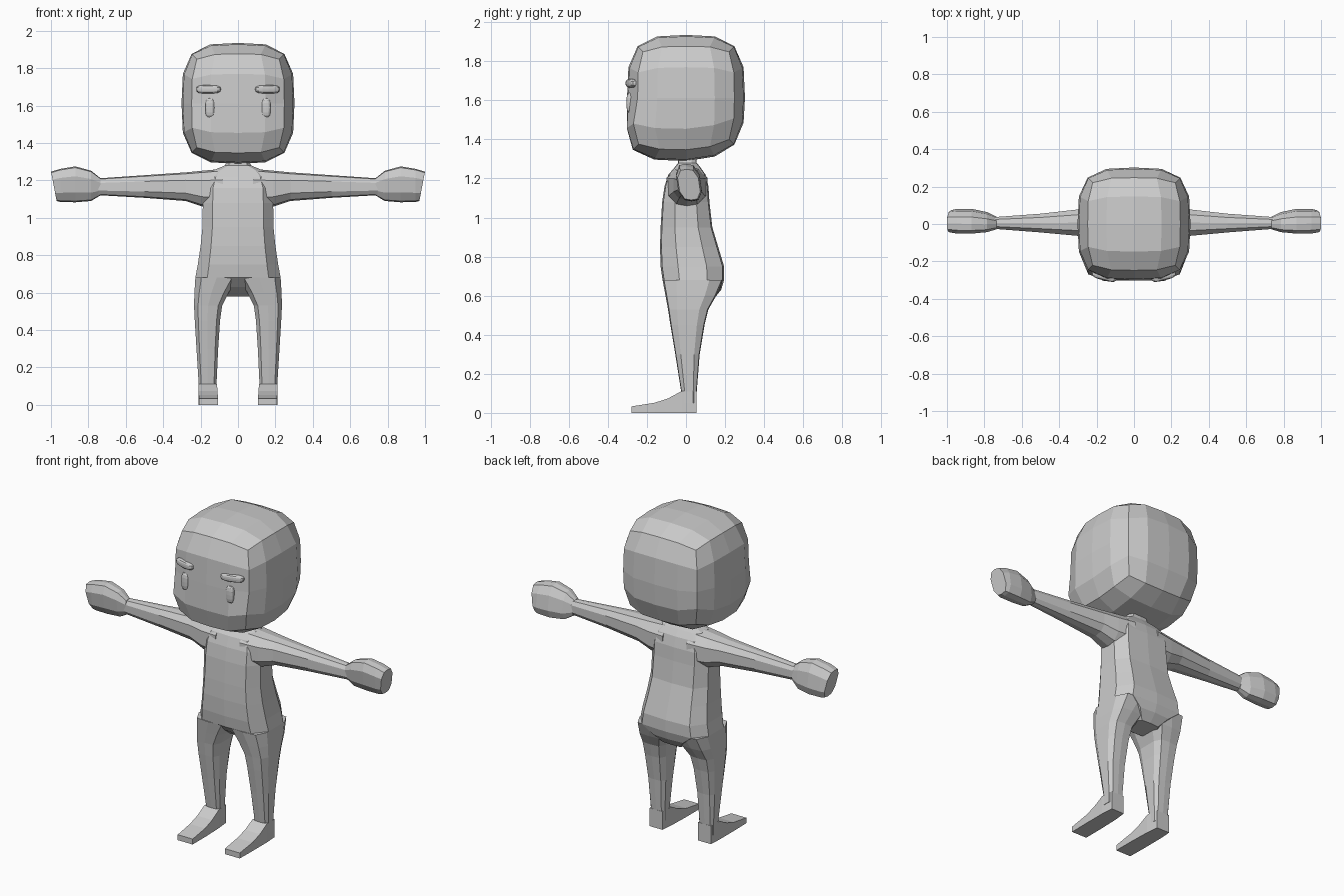
import bpy, bmesh
from mathutils import Matrix, Vector

default = bpy.data.objects.get("Cube")
if default:
    bpy.data.objects.remove(default, do_unlink=True)

# One plain grey covers the whole figure
grey = bpy.data.materials.new("plain_grey")
grey.use_nodes = True
color = (0.6, 0.6, 0.6, 1)
grey.diffuse_color = color
grey.node_tree.nodes["Principled BSDF"].inputs["Base Color"].default_value = color


def finish(name, bm, mirrored):
    bmesh.ops.remove_doubles(bm, verts=bm.verts, dist=0.0005)
    bmesh.ops.recalc_face_normals(bm, faces=bm.faces)
    mesh = bpy.data.meshes.new(name)
    bm.to_mesh(mesh)
    bm.free()
    mesh.materials.append(grey)
    obj = bpy.data.objects.new(name, mesh)
    bpy.context.collection.objects.link(obj)
    if mirrored:
        mod = obj.modifiers.new("mirror", "MIRROR")
        mod.use_clip = False
        mod.use_mirror_merge = False
    return obj


def loft(name, axis, rows, side=0.45, front=0.72, crown=0.95, lean=0.0, mirrored=True):
    """Skin faceted sections along an axis; each row is position, u range, v range."""
    shape = [(1, -side), (1, side), (front, crown), (0, 1), (-front, crown),
             (-1, side), (-1, -side), (-front, -crown), (0, -1), (front, -crown)]
    place = {
        "x": lambda p, u, v: (p, u, v),
        "y": lambda p, u, v: (u, p, v),
        "z": lambda p, u, v: (u, v, p),
    }[axis]
    bm = bmesh.new()
    rings = []
    for p, u0, u1, v0, v1 in rows:
        cu, cv, ru, rv = (u0 + u1) / 2, (v0 + v1) / 2, (u1 - u0) / 2, (v1 - v0) / 2
        rings.append([bm.verts.new(place(p, cu + a * ru - lean * b * rv, cv + b * rv))
                      for a, b in shape])
    for low, high in zip(rings, rings[1:]):
        for i in range(len(shape)):
            j = (i + 1) % len(shape)
            bm.faces.new((low[i], low[j], high[j], high[i]))
    bm.faces.new(rings[0][::-1])
    bm.faces.new(rings[-1])
    return finish(name, bm, mirrored)


def pillow(name, centre, radii, power, turn=0.0, mirrored=True, shift=None):
    """Rounded box made from a gridded cube."""
    bm = bmesh.new()
    bmesh.ops.create_cube(bm, size=2)
    bmesh.ops.subdivide_edges(bm, edges=bm.edges, cuts=3, use_grid_fill=True)
    for v in bm.verts:
        v.co /= sum(abs(c) ** power for c in v.co) ** (1 / power)
        if shift:
            shift(v.co)
        v.co = Vector(c * r for c, r in zip(v.co, radii))
    bm.transform(Matrix.Translation(centre) @ Matrix.Rotation(turn, 4, "Z"))
    return finish(name, bm, mirrored)


# Head, with a fuller jaw in front and a lifted nape behind
def jaw(co):
    if co.z < -0.4:
        if co.y < -0.3:
            co.y = max(co.y * 1.1, -1)
        elif co.y > 0.3:
            co.z += 0.1 * co.y


pillow("head", (0, 0, 1.612), (0.302, 0.302, 0.323), 3.5, mirrored=False, shift=jaw)

# Face
pillow("eye", (0.15, -0.285, 1.588), (0.025, 0.02, 0.053), 3)
pillow("eyebrow", (0.157, -0.275, 1.687), (0.069, 0.027, 0.023), 3, turn=0.25)

# Torso from seat to neck: height, half width, front, back
torso = [
    (0.58, 0.08, 0.0, 0.14),
    (0.63, 0.14, -0.07, 0.18),
    (0.68, 0.228, -0.12, 0.195),
    (0.75, 0.215, -0.13, 0.195),
    (0.85, 0.2, -0.133, 0.165),
    (0.95, 0.19, -0.13, 0.135),
    (1.08, 0.188, -0.122, 0.12),
    (1.16, 0.185, -0.11, 0.115),
    (1.22, 0.165, -0.09, 0.1),
    (1.255, 0.13, -0.06, 0.075),
    (1.28, 0.07, -0.04, 0.055),
    (1.33, 0.05, -0.04, 0.05),
]
loft("torso", "z", [(z, -w, w, f, b) for z, w, f, b in torso], mirrored=False)

# Legs
loft("leg", "z", [
    (0.05, 0.115, 0.21, -0.025, 0.055),
    (0.11, 0.115, 0.21, -0.025, 0.055),
    (0.3, 0.106, 0.222, -0.055, 0.07),
    (0.45, 0.096, 0.231, -0.08, 0.095),
    (0.53, 0.085, 0.235, -0.092, 0.115),
    (0.6, 0.05, 0.233, -0.105, 0.155),
    (0.68, 0.0, 0.228, -0.12, 0.19),
], side=0.55)

# Feet
loft("foot", "y", [
    (0.055, 0.12, 0.205, 0, 0.11),
    (-0.022, 0.112, 0.21, 0, 0.112),
    (-0.09, 0.11, 0.21, 0, 0.075),
    (-0.16, 0.108, 0.21, 0, 0.052),
    (-0.28, 0.108, 0.208, 0, 0.033),
], side=1, front=1, crown=1)

# Arms
loft("arm", "x", [
    (0.08, -0.1, 0.11, 1.05, 1.262),
    (0.19, -0.085, 0.095, 1.06, 1.252),
    (0.28, -0.065, 0.08, 1.09, 1.243),
    (0.5, -0.045, 0.055, 1.107, 1.228),
    (0.76, -0.025, 0.036, 1.122, 1.21),
], front=0.6, crown=0.9)

# Hands, with the knuckle end slanting outward at the top
hand = loft("hand", "x", [
    (0.735, -0.025, 0.036, 1.12, 1.212),
    (0.785, -0.038, 0.058, 1.09, 1.252),
    (0.87, -0.045, 0.075, 1.083, 1.275),
    (0.95, -0.045, 0.075, 1.085, 1.262),
    (0.985, -0.038, 0.068, 1.09, 1.247),
], front=0.6, crown=0.93, lean=0.15)
for v in hand.data.vertices:
    if v.co.x > 0.97:
        v.co.x += (v.co.z - 1.17) * 0.19
